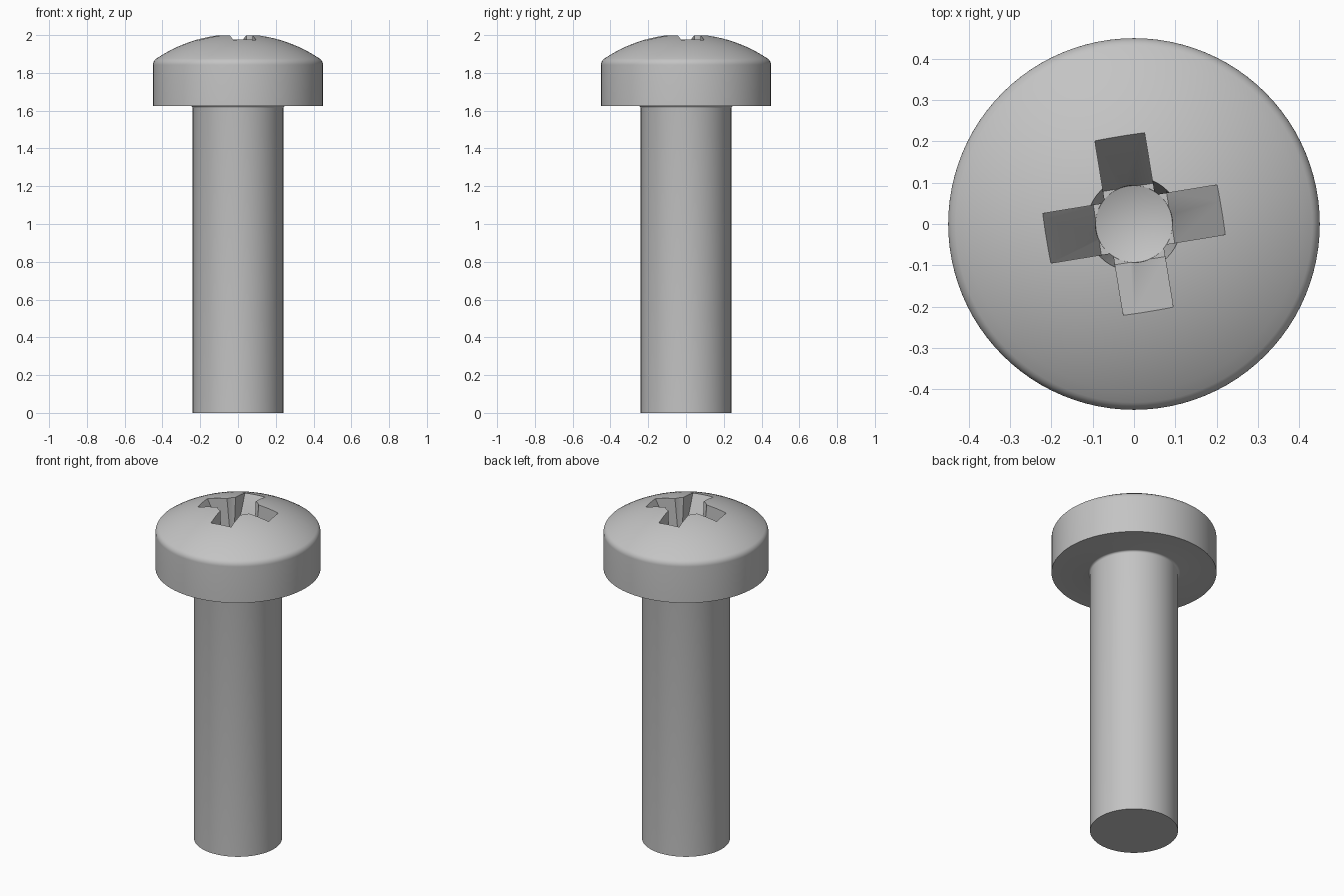
import bpy
import bmesh
import math
from mathutils import Matrix, Vector

cube = bpy.data.objects.get("Cube")
if cube:
    bpy.data.objects.remove(cube, do_unlink=True)

GREY = (0.55, 0.55, 0.55, 1.0)
steel = bpy.data.materials.new("steel_grey")
steel.use_nodes = True
steel.diffuse_color = GREY
steel.node_tree.nodes["Principled BSDF"].inputs["Base Color"].default_value = GREY


def make_object(name, bm):
    bmesh.ops.recalc_face_normals(bm, faces=bm.faces)
    mesh = bpy.data.meshes.new(name)
    bm.to_mesh(mesh)
    bm.free()
    mesh.materials.append(steel)
    obj = bpy.data.objects.new(name, mesh)
    bpy.context.collection.objects.link(obj)
    return obj


def lathe(name, profile, steps):
    """Revolve (radius, height) points that start and end on the axis."""
    bm = bmesh.new()
    verts = [bm.verts.new((r, 0, z)) for r, z in profile]
    edges = [bm.edges.new(pair) for pair in zip(verts, verts[1:])]
    bmesh.ops.spin(bm, geom=verts + edges, axis=(0, 0, 1), cent=(0, 0, 0),
                   angle=2 * math.pi, steps=steps, use_duplicate=False)
    bmesh.ops.remove_doubles(bm, verts=bm.verts, dist=1e-5)
    return make_object(name, bm)


def arc(cr, cz, radius, start, end, count):
    """Arc points; angles are measured from straight up."""
    angles = [start + (end - start) * i / count for i in range(count + 1)]
    return [(cr + radius * math.sin(a), cz + radius * math.cos(a)) for a in angles]


def slot(name, profile, width, angle):
    """Extrude an x-z outline to the given width and turn it about z."""
    bm = bmesh.new()
    face = bm.faces.new([bm.verts.new((x, -width / 2, z)) for x, z in profile])
    new = bmesh.ops.extrude_face_region(bm, geom=[face])["geom"]
    bmesh.ops.translate(bm, vec=Vector((0, width, 0)),
                        verts=[v for v in new if isinstance(v, bmesh.types.BMVert)])
    bmesh.ops.rotate(bm, verts=bm.verts, cent=(0, 0, 0),
                     matrix=Matrix.Rotation(angle, 3, "Z"))
    return make_object(name, bm)


# Screw body: shank, small neck fillet, flat underside, rim and domed top
SHANK, HEAD, UNDER, TOP = 0.24, 0.45, 1.625, 2.007
DOME, ROUND, NECK = 0.776, 0.04, 0.012
dome_z = TOP - DOME
rim_r = HEAD - ROUND
rim_z = dome_z + math.sqrt((DOME - ROUND) ** 2 - rim_r ** 2)
tangent = math.asin(rim_r / (DOME - ROUND))

profile = [(0, 0), (SHANK, 0)]
profile += arc(SHANK + NECK, UNDER - NECK, NECK, -math.pi / 2, 0, 4)
profile += [(HEAD, UNDER)]
profile += arc(rim_r, rim_z, ROUND, math.pi / 2, tangent, 6)
profile += arc(0, dome_z, DOME, tangent, 0, 14)[1:-1] + [(0, TOP)]
screw = lathe("screw_body", profile, 96)

# Cross recess: two crossed slots with sloping ends and a tapered round core
outline = [(-0.251, 2.05), (-0.09, 1.72), (0.09, 1.72), (0.251, 2.05)]
turn = math.radians(9.3)
cutters = [slot("slot_cutter_" + str(i), outline, 0.122, turn + i * math.pi / 2)
           for i in range(2)]
cutters.append(lathe("core_cutter",
                     [(0, 1.68), (0.093, 1.717), (0.118, 2.05), (0, 2.05)], 48))

bpy.context.view_layer.objects.active = screw
for cutter in cutters:
    cutter.hide_render = True
    mod = screw.modifiers.new("recess", "BOOLEAN")
    mod.operation = "DIFFERENCE"
    mod.solver = "EXACT"
    mod.object = cutter
    bpy.ops.object.modifier_apply(modifier=mod.name)
    bpy.data.objects.remove(cutter, do_unlink=True)

# Smooth curved surfaces, crisp edges
bpy.ops.object.select_all(action="DESELECT")
screw.select_set(True)
bpy.ops.object.shade_smooth_by_angle(angle=math.radians(25))
